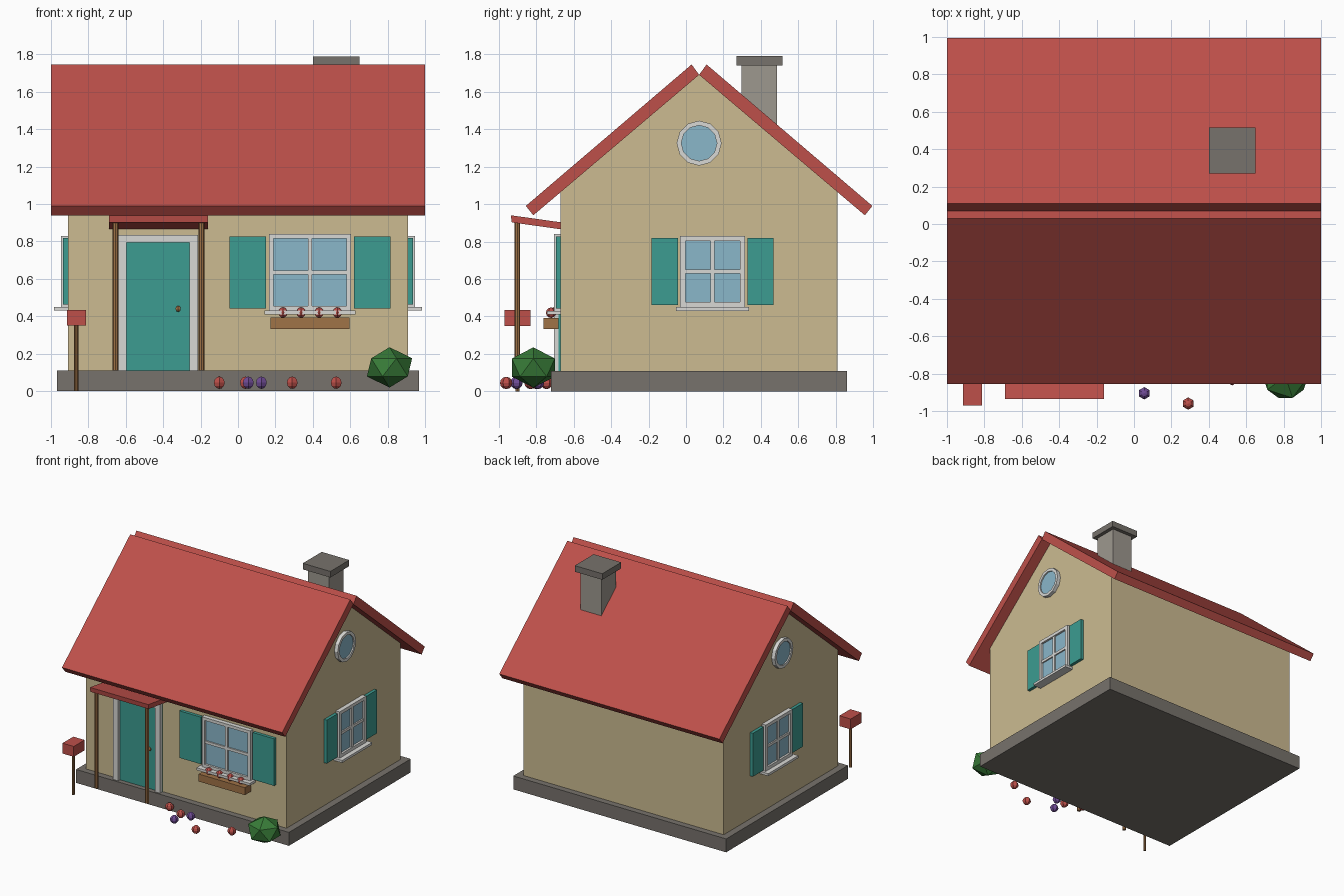
import bpy, bmesh, math
from mathutils import Matrix, Vector

cube = bpy.data.objects.get("Cube")
if cube:
    bpy.data.objects.remove(cube, do_unlink=True)


def material(name, r, g, b):
    m = bpy.data.materials.new(name)
    col = [((c / 255 + 0.055) / 1.055) ** 2.4 for c in (r, g, b)] + [1]
    m.use_nodes = True
    m.diffuse_color = col
    m.node_tree.nodes["Principled BSDF"].inputs["Base Color"].default_value = col
    return m


WALL = material("cream wall", 204, 187, 145)
TRIM = material("white trim", 216, 216, 213)
ROOF = material("roof red", 190, 80, 74)
TEAL = material("teal paint", 60, 156, 145)
GLASS = material("blue glass", 138, 183, 202)
STONE = material("dark stone", 119, 114, 108)
BRICK = material("chimney grey", 158, 152, 143)
WOOD = material("brown wood", 160, 115, 71)
LEAF = material("leaf green", 56, 124, 56)
PURPLE = material("purple petal", 112, 76, 150)


def add(name, bm, mat, matrix=None):
    if matrix:
        bm.transform(matrix)
    bmesh.ops.recalc_face_normals(bm, faces=bm.faces)
    me = bpy.data.meshes.new(name)
    bm.to_mesh(me)
    bm.free()
    me.materials.append(mat)
    ob = bpy.data.objects.new(name, me)
    bpy.context.scene.collection.objects.link(ob)
    return ob


def boxes(name, mat, spans, matrix=None):
    """One object made of boxes given as x, y, z ranges."""
    bm = bmesh.new()
    for span in spans:
        lo, hi = Vector([s[0] for s in span]), Vector([s[1] for s in span])
        place = Matrix.Translation((lo + hi) / 2) @ Matrix.Diagonal((*(hi - lo), 1))
        bmesh.ops.create_cube(bm, size=1, matrix=place)
    return add(name, bm, mat, matrix)


def extrude_x(name, mat, profile, x0, x1):
    """Extrude a y, z profile along x."""
    bm = bmesh.new()
    face = bm.faces.new([bm.verts.new((x0, y, z)) for y, z in profile])
    geo = bmesh.ops.extrude_face_region(bm, geom=[face])["geom"]
    moved = [v for v in geo if isinstance(v, bmesh.types.BMVert)]
    bmesh.ops.translate(bm, verts=moved, vec=(x1 - x0, 0, 0))
    return add(name, bm, mat)


def post(name, x, y, z0, z1, r):
    bm = bmesh.new()
    bmesh.ops.create_cone(bm, cap_ends=True, segments=8, radius1=r, radius2=r, depth=z1 - z0)
    add(name, bm, WOOD, Matrix.Translation((x, y, (z0 + z1) / 2)))


def ball(name, mat, r, x, y, z):
    bm = bmesh.new()
    bmesh.ops.create_uvsphere(bm, u_segments=6, v_segments=6, radius=r)
    add(name, bm, mat, Matrix.Translation((x, y, z)))


# House body
MID = 0.07
boxes("foundation", STONE, [((-.967, .967), (-.72, .86), (0, .11))])
extrude_x("house_walls", WALL,
          [(-.67, .11), (.81, .11), (.81, 1.067), (MID, 1.69), (-.67, 1.067)], -.91, .91)

# Roof slabs, mirrored about the ridge
for name, s in (("front_roof", -1), ("back_roof", 1)):
    section = [(0, 1.69), (.885, .94), (.925, .99), (.04, 1.745)]
    extrude_x(name, ROOF, [(MID + s * d, z) for d, z in section], -1, 1)

# Chimney
boxes("chimney", BRICK, [((.43, .62), (.295, .485), (1.3, 1.74))])
boxes("chimney_cap", STONE, [((.4, .65), (.27, .515), (1.74, 1.79))])


def window(name, matrix, w, z0, z1, bar, shutter_w, shutter_gap):
    """Window facing -y in local space, with its wall at y = 0."""
    h, mid = w / 2, (z0 + z1) / 2
    d, t = (-.035, 0), .011
    boxes(name + "_frame", TRIM, [
        ((-h, -h + bar), d, (z0, z1)), ((h - bar, h), d, (z0, z1)),
        ((-h + bar, h - bar), d, (z0, z0 + bar)), ((-h + bar, h - bar), d, (z1 - bar, z1)),
        ((-t, t), (-.03, 0), (z0 + bar, z1 - bar)),
        ((-h + bar, h - bar), (-.029, 0), (mid - t, mid + t))], matrix)
    boxes(name + "_glass", GLASS, [((-h + bar, h - bar), (-.018, 0), (z0 + bar, z1 - bar))], matrix)
    boxes(name + "_sill", TRIM, [((-h - .022, h + .022), (-.073, 0), (z0 - .02, z0))], matrix)
    a = h + shutter_gap
    b = a + shutter_w
    boxes(name + "_shutters", TEAL, [((lo, hi), (-.025, 0), (z0 + .012, z1 - .012))
                                     for lo, hi in ((-b, -a), (a, b))], matrix)


window("front_window", Matrix.Translation((.385, -.67, 0)), .44, .43, .84, .025, .195, .015)

# Side windows and round attic windows on both gables
for side, s in (("left", 1), ("right", -1)):
    turn = Matrix.Rotation(s * math.pi / 2, 4, "Z")
    window(side + "_window", Matrix.Translation((s * .91, .142, 0)) @ turn,
           .346, .45, .83, .027, .14, .012)
    place = Matrix.Translation((s * .91, MID, 1.325)) @ turn
    bm = bmesh.new()
    loops = [(.12, 0), (.12, -.03), (.095, -.03), (.095, 0)]
    rings = [[bm.verts.new((r * math.cos(i * math.tau / 12), y, r * math.sin(i * math.tau / 12)))
              for i in range(12)] for r, y in loops]
    for k in range(4):
        p, q = rings[k], rings[(k + 1) % 4]
        for i in range(12):
            j = (i + 1) % 12
            bm.faces.new((p[i], p[j], q[j], q[i]))
    add(side + "_round_frame", bm, TRIM, place)
    bm = bmesh.new()
    bmesh.ops.create_cone(bm, cap_ends=True, segments=12, radius1=.096, radius2=.096, depth=.04)
    add(side + "_round_glass", bm, GLASS, place @ Matrix.Rotation(math.pi / 2, 4, "X"))

# Door
boxes("door", TEAL, [((-.635, -.215), (-.682, -.66), (.11, .83))])
boxes("door_frame", TRIM, [((-.64, -.595), (-.705, -.68), (.11, .835)),
                           ((-.26, -.215), (-.705, -.68), (.11, .835)),
                           ((-.595, -.26), (-.705, -.68), (.795, .835))])
ball("door_knob", WOOD, .016, -.32, -.695, .44)

# Porch
extrude_x("porch_roof", ROOF, [(-.935, .94), (-.665, .902), (-.665, .865), (-.93, .902)], -.69, -.16)
for name, x in (("porch_post_right", -.655), ("porch_post_left", -.195)):
    post(name, x, -.9, .11, .905, .015)

# Mailbox
post("mailbox_post", -.865, -.9, 0, .35, .011)
boxes("mailbox", ROOF, [((-.915, -.813), (-.97, -.83), (.35, .435))])

# Flower box
boxes("flower_box", WOOD, [((.175, .595), (-.76, -.68), (.332, .393))])
for i in range(4):
    ball("box_flower", ROOF, .028, .24 + i * .097, -.72, .42)

# Garden flowers
for mat, x, y in ((ROOF, -.1, -.745), (ROOF, .04, -.8), (PURPLE, .055, -.905),
                  (PURPLE, .125, -.79), (ROOF, .29, -.96), (ROOF, .525, -.83)):
    ball("garden_flower", mat, .033, x, y, .045)

# Bush
bm = bmesh.new()
bmesh.ops.create_icosphere(bm, subdivisions=1, radius=.135)
add("bush", bm, LEAF, Matrix.Translation((.81, -.815, .127)) @ Matrix.Diagonal((1, 1, .8, 1)))
